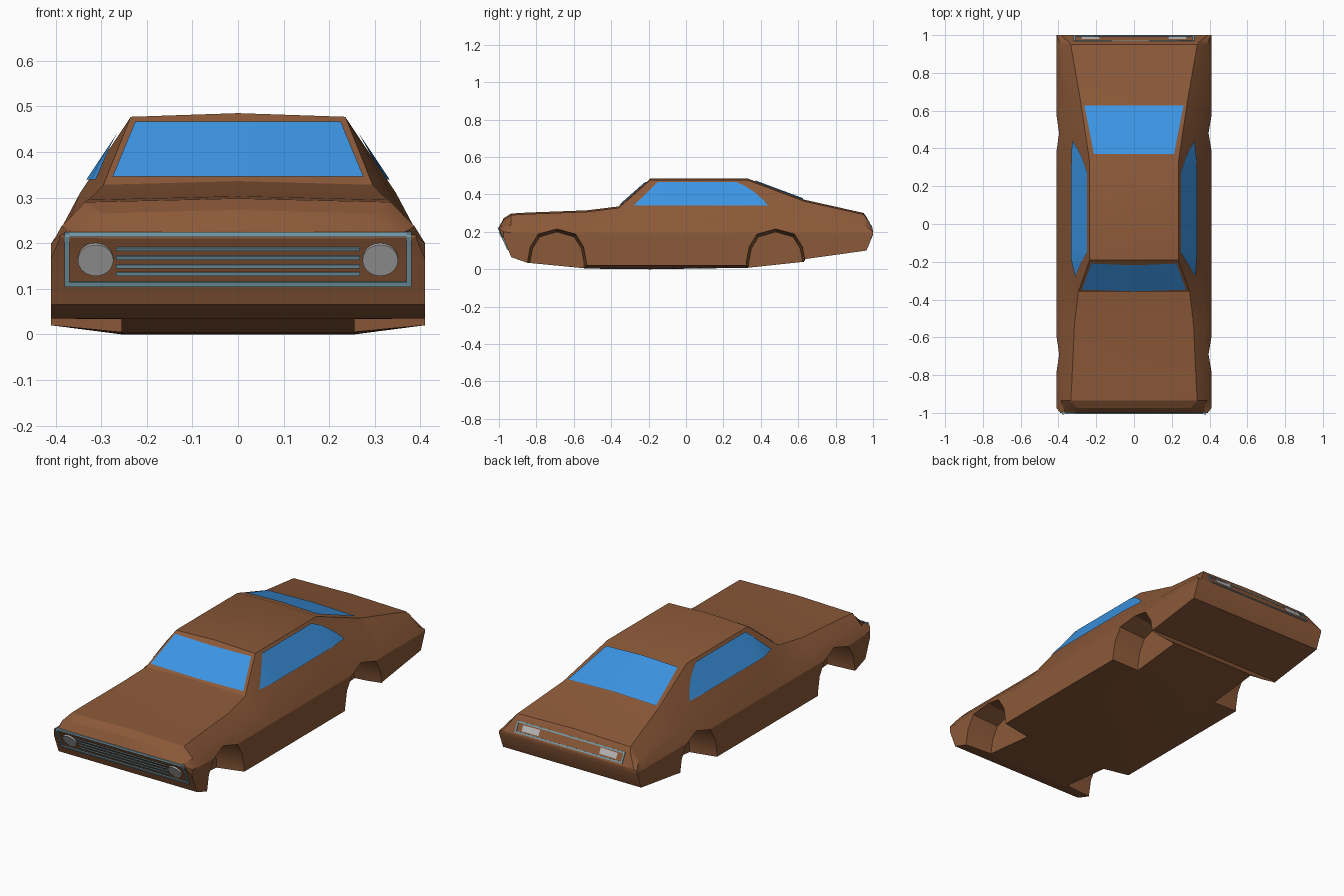
import bpy, bmesh
from mathutils import Vector
from mathutils.bvhtree import BVHTree

if "Cube" in bpy.data.objects:
    bpy.data.objects.remove(bpy.data.objects["Cube"])


def material(name, r, g, b):
    m = bpy.data.materials.new(name)
    m.use_nodes = True
    m.diffuse_color = (r, g, b, 1)
    m.node_tree.nodes["Principled BSDF"].inputs["Base Color"].default_value = (r, g, b, 1)
    return m


PAINT = material("brown_paint", 0.26, 0.10, 0.04)
GLASS = material("blue_glass", 0.045, 0.30, 0.77)
CHROME = material("blue_grey_trim", 0.20, 0.36, 0.43)
LAMP = material("grey_lamp", 0.50, 0.50, 0.50)


def finish(name, bm, mat):
    mesh = bpy.data.meshes.new(name)
    bm.to_mesh(mesh)
    bm.free()
    ob = bpy.data.objects.new(name, mesh)
    bpy.context.collection.objects.link(ob)
    mesh.materials.append(mat)
    return ob


def loft(rings):
    """Closed solid through rings of equal length."""
    bm = bmesh.new()
    loops = [[bm.verts.new(p) for p in ring] for ring in rings]
    n = len(loops[0])
    for a, b in zip(loops, loops[1:]):
        for i in range(n):
            j = (i + 1) % n
            bm.faces.new((a[i], a[j], b[j], b[i]))
    bm.faces.new(loops[0])
    bm.faces.new(loops[-1])
    bmesh.ops.recalc_face_normals(bm, faces=bm.faces)
    return bm


def section(y, floor, sill, wide, belt, edge, top):
    """Body cross-section: floor, sill, belt, shoulder, top edge, centre line."""
    shoulder = (wide + (edge - wide) * 0.4 + 0.007, belt + (top - belt) * 0.4 + 0.004)
    crown = min(0.008, (top - floor) * 0.1)
    half = [(0.255, floor), (wide, sill), (wide, belt), shoulder, (edge, top)]
    full = half + [(0, top + crown)] + [(-x, z) for x, z in reversed(half)]
    return [(x, y, z) for x, z in full]


# Body shell: y, floor, sill, half width, belt, top edge half width, top edge height
STATIONS = [
    (-1.0, .210, .212, .39, .217, .31, .224),
    (-.975, .165, .165, .41, .20, .30, .265),
    (-.935, .065, .065, .41, .195, .335, .29),
    (-.85, .035, .035, .41, .19, .33, .295),
    (-.53, .004, .02, .41, .19, .315, .307),
    (-.36, .001, .02, .41, .19, .295, .328),
    (-.19, 0, .02, .41, .19, .235, .477),
    (.33, .008, .02, .41, .19, .235, .477),
    (.63, .04, .045, .41, .19, .28, .365),
    (.64, .055, .055, .41, .19, .281, .362),
    (.95, .098, .098, .41, .19, .335, .293),
    (.965, .10, .10, .41, .19, .345, .272),
    (1.0, .185, .187, .41, .19, .39, .205),
]
shell = loft([section(*s) for s in STATIONS])
surface = BVHTree.FromBMesh(shell)
body = finish("body", shell, PAINT)

# Wheel wells cut from both sides
half_arch = [(-.16, -.1), (-.157, .04), (-.142, .12), (-.1, .188)]
arch = half_arch + [(0, .217)] + [(-y, z) for y, z in reversed(half_arch)]
for centre in (-.69, .48):
    for side in (-1, 1):
        rings = [[(side * x, centre + y * k, z * k) for y, z in arch]
                 for x, k in ((.255, .92), (.41, 1), (.6, 1))]
        cutter = finish("wheel_well_cutter", loft(rings), PAINT)
        cutter.hide_render = True
        mod = body.modifiers.new("wheel_well", "BOOLEAN")
        mod.operation = "DIFFERENCE"
        mod.solver = "EXACT"
        mod.object = cutter
        bpy.context.view_layer.objects.active = body
        bpy.ops.object.modifier_apply(modifier=mod.name)
        bpy.data.objects.remove(cutter)

bpy.ops.object.select_all(action="DESELECT")
body.select_set(True)
bpy.context.view_layer.objects.active = body
bpy.ops.object.shade_smooth_by_angle(angle=0.4)

# Directions from which details are laid onto the shell
FRONT = (lambda u, v: Vector((u, -2, v)), Vector((0, 1, 0)))
ABOVE = (lambda u, v: Vector((u, v, 2)), Vector((0, 0, -1)))
LEFT = (lambda u, v: Vector((2, u, v)), Vector((-1, 0, 0)))
RIGHT = (lambda u, v: Vector((-2, u, v)), Vector((1, 0, 0)))


def on_shell(view, u, v, lift=0.0):
    start, ray = view
    hit, normal, _, _ = surface.ray_cast(start(u, v), ray)
    return hit + normal * lift, normal


def plate(name, view, rows, mat, lift=0.005, steps=16):
    """Thin panel following the shell; rows are (v, u start, u end)."""
    bm = bmesh.new()
    grid = []
    for v, u0, u1 in rows:
        us = [u0 + (u1 - u0) * i / steps for i in range(steps + 1)]
        grid.append([bm.verts.new(on_shell(view, u, v, lift)[0]) for u in us])
    for a, b in zip(grid, grid[1:]):
        for i in range(steps):
            f = bm.faces.new((a[i], a[i + 1], b[i + 1], b[i]))
            f.normal_update()
            if f.normal.dot(view[1]) > 0:
                f.normal_flip()
    ob = finish(name, bm, mat)
    ob.data.shade_smooth()
    return ob


def blend(a, b, n=4):
    return [tuple(p + (q - p) * i / n for p, q in zip(a, b)) for i in range(n + 1)]


# Windows
plate("windshield", FRONT, blend((.342, -.275, .275), (.463, -.225, .225)), GLASS)
plate("rear_window", ABOVE, blend((.37, -.212, .212), (.625, -.262, .262)), GLASS)
side_rows = [(.337, -.28, .44), (.375, -.24, .405), (.41, -.205, .365),
             (.44, -.175, .32), (.464, -.15, .27)]
for label, view in (("left", LEFT), ("right", RIGHT)):
    plate(label + "_side_window", view, side_rows, GLASS)


def bar(name, view, start, end, width, mat):
    """Square trim strip between two points on the shell."""
    a, na = on_shell(view, *start)
    b, _ = on_shell(view, *end)
    along = (b - a).normalized()
    across = along.cross(na).normalized() * width / 2
    out = na * width / 2
    a, b = a - along * width / 2, b + along * width / 2
    corners = (across + out, out - across, -across - out, across - out)
    return finish(name, loft([[p + c for c in corners] for p in (a, b)]), mat)


def frame(name, view, x, low, high, width):
    pts = [(-x, low), (x, low), (x, high), (-x, high)]
    for i, part in enumerate(("bottom", "right", "top", "left")):
        bar(name + "_" + part, view, pts[i], pts[(i + 1) % 4], width, CHROME)


# Grille surround and slats
frame("grille_frame", FRONT, .375, .111, .219, .011)
for z in (.133, .150, .169, .188):
    bar("grille_slat", FRONT, (-.263, z), (.263, z), .008, CHROME)

# Headlights
for side, label in ((1, "left"), (-1, "right")):
    spot, normal = on_shell(FRONT, side * .312, .166)
    bpy.ops.mesh.primitive_cylinder_add(vertices=24, radius=.039, depth=.016, location=spot)
    light = bpy.context.object
    light.name = label + "_headlight"
    light.rotation_euler = normal.to_track_quat("Z", "Y").to_euler()
    light.data.materials.append(LAMP)

# Tail panel surround and lamps
frame("tail_frame", ABOVE, .315, .970, .994, .008)
for side, label in ((1, "left"), (-1, "right")):
    ends = sorted((side * .18, side * .28))
    plate(label + "_tail_lamp", ABOVE, [(.975, *ends), (.989, *ends)], LAMP, steps=2)
